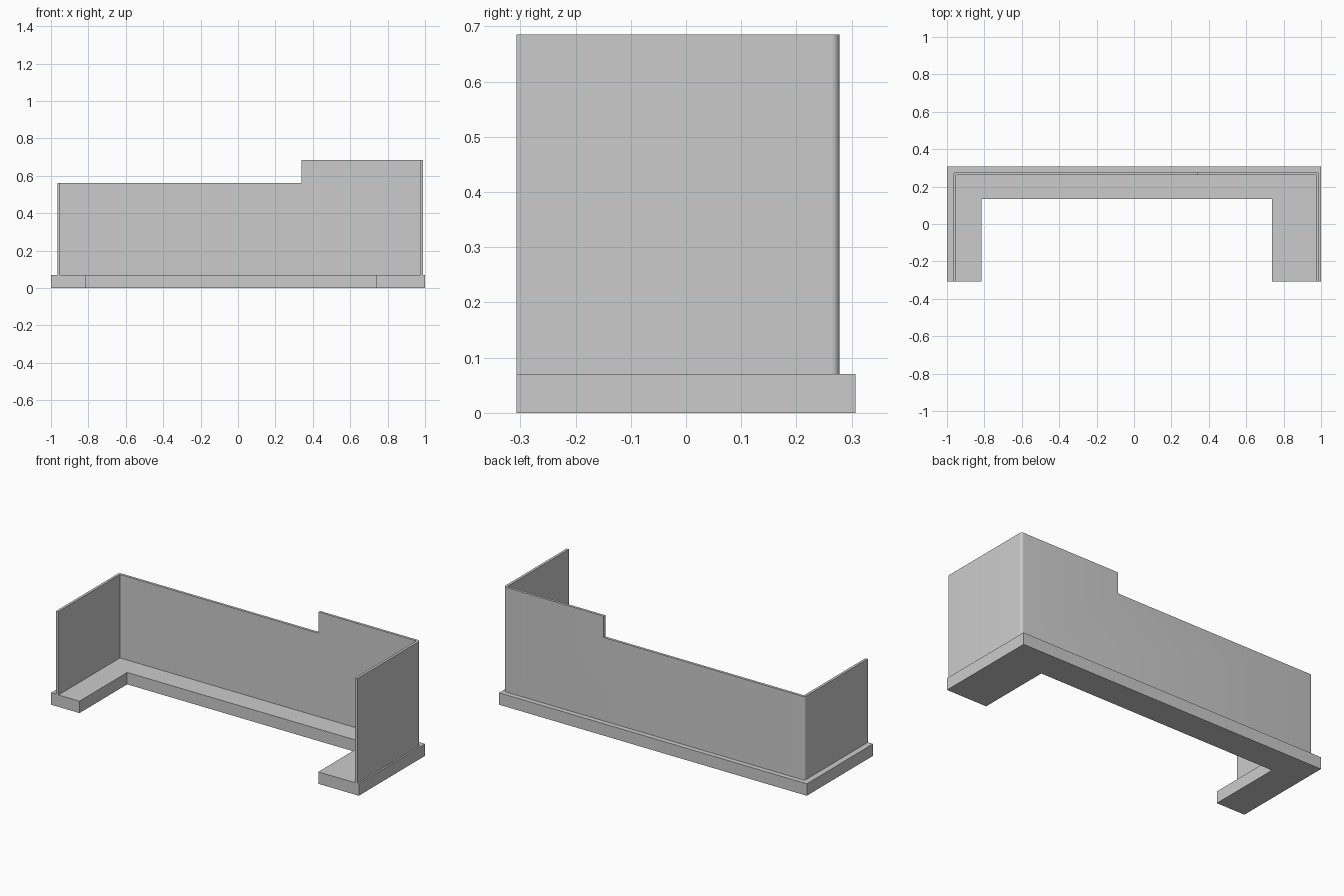
import bpy
import bmesh
from math import radians

cube = bpy.data.objects.get("Cube")
if cube:
    bpy.data.objects.remove(cube, do_unlink=True)

grey = bpy.data.materials.new("plain grey")
grey.use_nodes = True
colour = (0.6, 0.6, 0.6, 1)
grey.diffuse_color = colour
grey.node_tree.nodes["Principled BSDF"].inputs["Base Color"].default_value = colour

FRONT = -0.307
BASE_TOP = 0.07


def extrude_outline(name, outline, z0, z1, round_edges=(), radius=0.015):
    """Extrude a plan outline; round the upright edges at the listed corners."""
    bm = bmesh.new()
    low = [bm.verts.new((x, y, z0)) for x, y in outline]
    high = [bm.verts.new((x, y, z1)) for x, y in outline]
    count = len(outline)
    bm.faces.new(low[::-1])
    bm.faces.new(high)
    for i in range(count):
        j = (i + 1) % count
        bm.faces.new((low[i], low[j], high[j], high[i]))
    bmesh.ops.recalc_face_normals(bm, faces=bm.faces[:])
    if round_edges:
        edges = [bm.edges.get((low[i], high[i])) for i in round_edges]
        bmesh.ops.bevel(bm, geom=edges, offset=radius, segments=6,
                        profile=0.5, affect='EDGES')
    mesh = bpy.data.meshes.new(name)
    bm.to_mesh(mesh)
    bm.free()
    mesh.materials.append(grey)
    obj = bpy.data.objects.new(name, mesh)
    bpy.context.collection.objects.link(obj)
    return obj


def u_outline(left, right, back, in_left, in_right, in_back):
    """Plan of a U that opens towards the front."""
    return [(left, FRONT), (in_left, FRONT), (in_left, in_back),
            (in_right, in_back), (in_right, FRONT), (right, FRONT),
            (right, back), (left, back)]


# Thick U-shaped base
extrude_outline("base", u_outline(-1, 1, 0.307, -0.815, 0.737, 0.135), 0, BASE_TOP)

# Thin wall round three sides, with rounded outer back corners
wall = extrude_outline("wall", u_outline(-0.966, 0.99, 0.278, -0.951, 0.975, 0.263),
                       BASE_TOP, 0.685, round_edges=(6, 7))

# Lower the top of the wall over the longer stretch
step = extrude_outline("step_cutter", [(-1.1, -0.5), (0.34, -0.5), (0.34, 0.5), (-1.1, 0.5)],
                       0.56, 0.8)
step.hide_render = True
cut = wall.modifiers.new("lower_step", 'BOOLEAN')
cut.operation = 'DIFFERENCE'
cut.solver = 'EXACT'
cut.object = step

bpy.ops.object.select_all(action='DESELECT')
wall.select_set(True)
bpy.context.view_layer.objects.active = wall
bpy.ops.object.modifier_apply(modifier=cut.name)
bpy.data.objects.remove(step, do_unlink=True)
bpy.ops.object.shade_smooth_by_angle(angle=radians(30))
